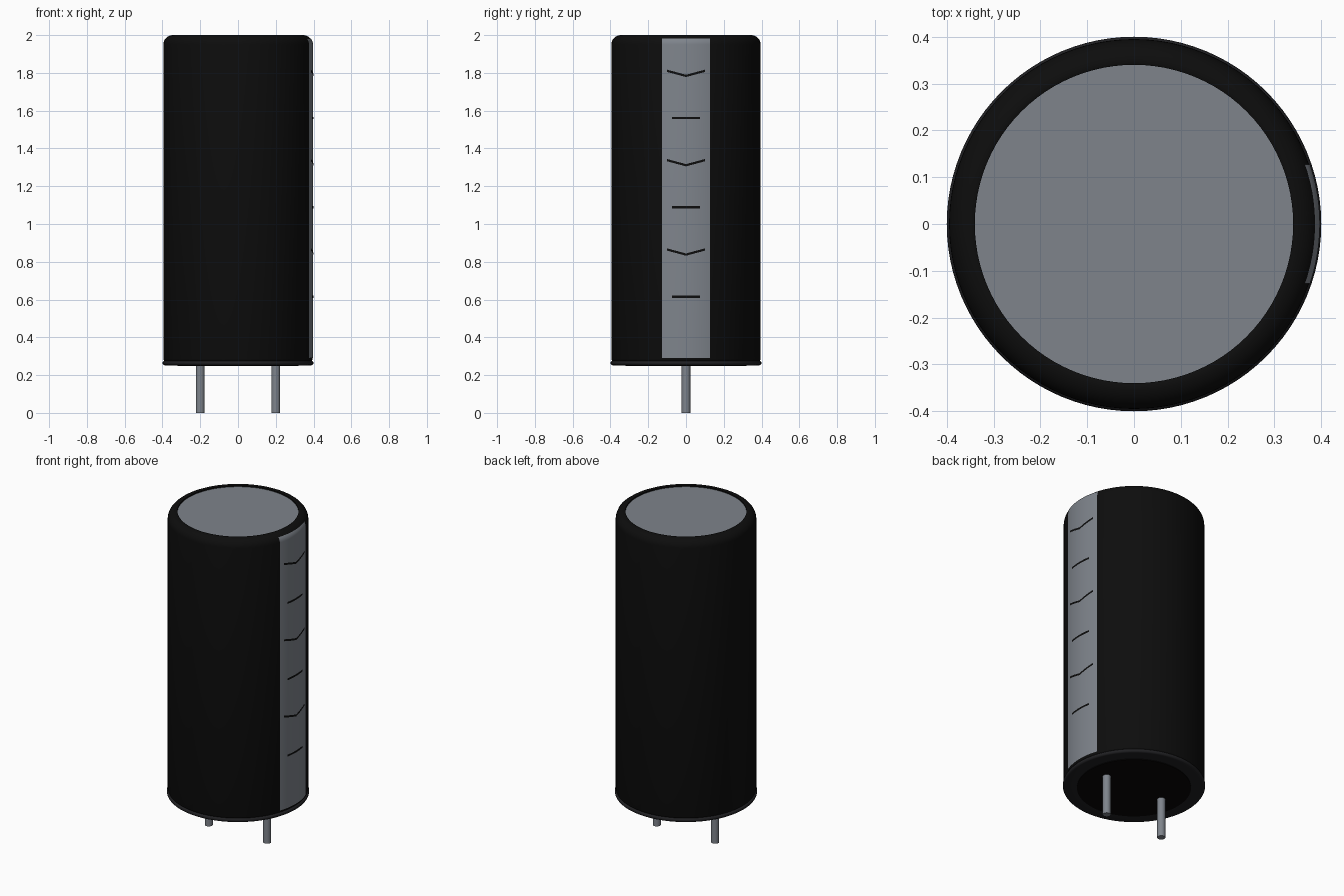
import bpy, bmesh, math

cube = bpy.data.objects.get("Cube")
if cube:
    bpy.data.objects.remove(cube)


def material(name, rgb):
    m = bpy.data.materials.new(name)
    m.use_nodes = True
    color = (*rgb, 1)
    m.diffuse_color = color
    m.node_tree.nodes["Principled BSDF"].inputs["Base Color"].default_value = color
    return m


black = material("black sleeve", (0.004, 0.004, 0.004))
dark = material("dark rim", (0.014, 0.014, 0.016))
bung = material("black bung", (0.002, 0.0015, 0.0015))
grey = material("grey metal", (0.21, 0.23, 0.26))


def finish(name, bm, mat, angle=40):
    mesh = bpy.data.meshes.new(name)
    bm.to_mesh(mesh)
    bm.free()
    ob = bpy.data.objects.new(name, mesh)
    bpy.context.collection.objects.link(ob)
    mesh.materials.append(mat)
    bpy.ops.object.select_all(action="DESELECT")
    ob.select_set(True)
    bpy.context.view_layer.objects.active = ob
    bpy.ops.object.shade_smooth_by_angle(angle=math.radians(angle))
    return ob


def lathe(name, profile, mat, steps=96):
    """Spin an (r, z) profile, listed from bottom to top, about the z axis."""
    bm = bmesh.new()
    verts = [bm.verts.new((r, 0, z)) for r, z in profile]
    edges = [bm.edges.new(pair) for pair in zip(verts, verts[1:])]
    bmesh.ops.spin(bm, geom=verts + edges, cent=(0, 0, 0), axis=(0, 0, 1),
                   angle=math.tau, steps=steps)
    bmesh.ops.remove_doubles(bm, verts=bm.verts, dist=0.0001)
    bmesh.ops.recalc_face_normals(bm, faces=bm.faces)
    return finish(name, bm, mat)


def disc(name, radius, z, depth, mat, x=0, segments=96):
    bm = bmesh.new()
    bmesh.ops.create_cone(bm, cap_ends=True, segments=segments, radius1=radius,
                          radius2=radius, depth=depth)
    bmesh.ops.translate(bm, verts=bm.verts, vec=(x, 0, z + depth / 2))
    return finish(name, bm, mat)


def patch(name, rows, mat):
    """Skin a grid of (y, z, r) rows wrapped onto the can, facing +x."""
    bm = bmesh.new()
    grid = [[bm.verts.new((math.sqrt(r * r - y * y), y, z)) for y, z, r in row]
            for row in rows]
    for low, high in zip(grid, grid[1:]):
        for i in range(len(low) - 1):
            bm.faces.new((low[i], low[i + 1], high[i + 1], high[i]))
    return finish(name, bm, mat)


# Sleeve with a rounded shoulder that rolls over the can top
R, BEVEL = 0.395, 0.05


def shoulder(a, lift=0):
    return (R - BEVEL + (BEVEL + lift) * math.cos(a),
            2 - BEVEL + (BEVEL + lift) * math.sin(a))


sleeve = [(0.385, 0.272), (0.392, 0.277), (R, 0.285)]
sleeve += [shoulder(math.pi / 2 * i / 8) for i in range(9)]
sleeve += [(0.34, 1.998), (0.34, 1.985)]
lathe("sleeve", sleeve, black)

# Rolled rim, end plates
rim = [(0.32, 0.252)] + [
    (0.388 + 0.012 * math.cos(a), 0.264 + 0.012 * math.sin(a))
    for a in (math.pi * (i / 8 - 0.5) for i in range(9))]
lathe("bottom_rim", rim, dark)
disc("can_top", 0.341, 1.97, 0.02, grey)
disc("rubber_bung", 0.32, 0.248, 0.03, bung)

# Leads
for side, x in (("right", -0.2), ("left", 0.2)):
    disc(side + "_lead", 0.023, 0, 0.27, grey, x, 24)

# Polarity stripe, following the shoulder at its top
ys = [0.127 * (i / 10 - 1) for i in range(21)]
heights = [(R + 0.002, 0.29)]
heights += [shoulder(math.asin(0.6) * i / 5, 0.002) for i in range(6)]
patch("polarity_stripe", [[(y, z, r) for y in ys] for r, z in heights], grey)


# Stripe marks: alternating chevrons and dashes
def mark(name, z, half_width, drop):
    row = [half_width * (i / 8 - 1) for i in range(17)]
    rows = [[(y, z + edge - drop * (1 - abs(y) / half_width), R + 0.004) for y in row]
            for edge in (-0.006, 0.006)]
    patch(name, rows, black)


for i in range(3):
    offset = 0.473 * i
    mark(f"chevron_{i + 1}", 0.865 + offset, 0.1, 0.027)
    mark(f"dash_{i + 1}", 0.615 + offset, 0.074, 0)
